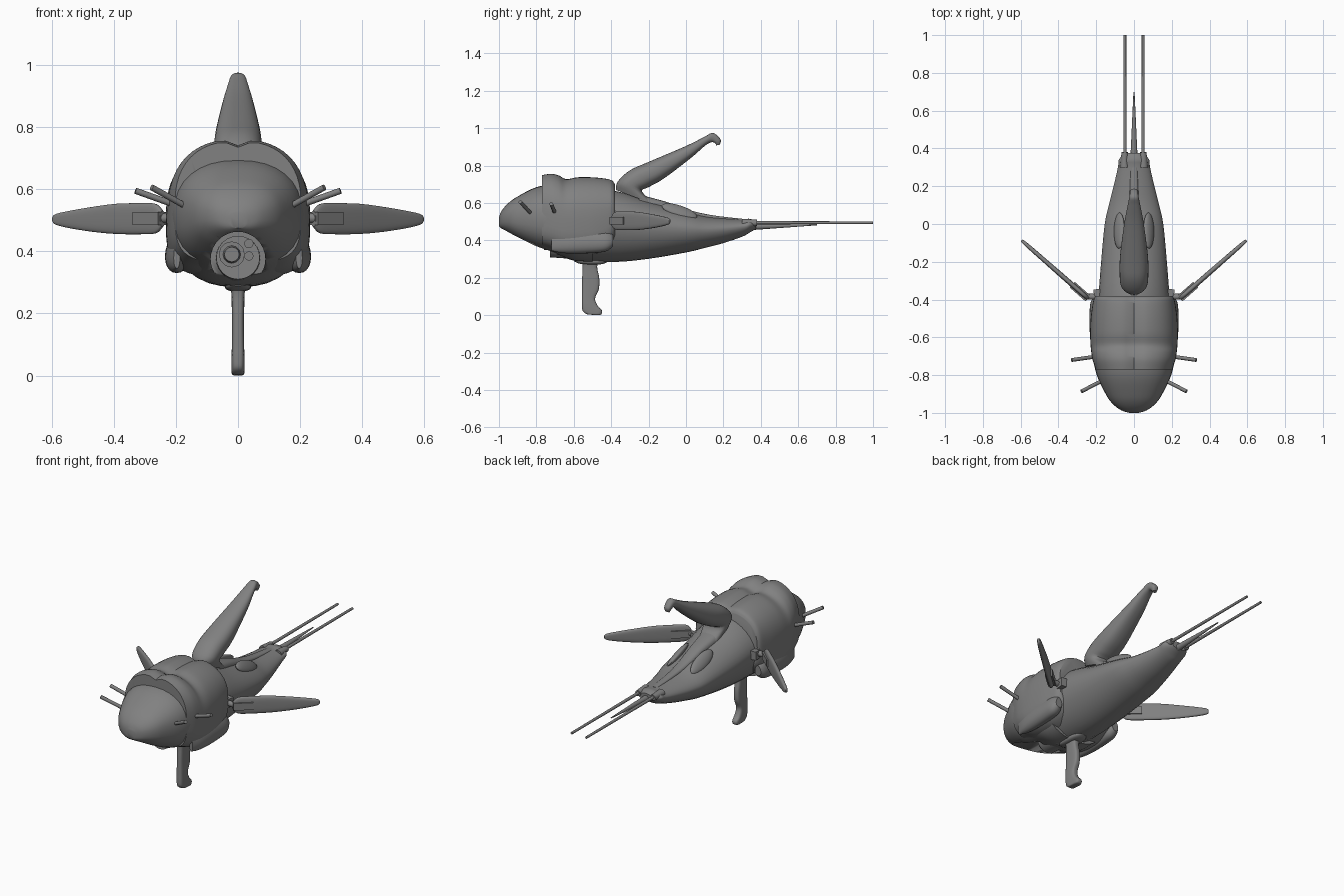
import bpy, bmesh, math
from mathutils import Vector, Matrix

if "Cube" in bpy.data.objects:
    bpy.data.objects.remove(bpy.data.objects["Cube"])

# Dark grey paint used throughout
paint = bpy.data.materials.new("dark_grey")
paint.diffuse_color = (.22, .22, .22, 1)
paint.use_nodes = True
paint.node_tree.nodes["Principled BSDF"].inputs["Base Color"].default_value = paint.diffuse_color


def finish(name, bm, mirror=False, matrix=None, angle=0.7):
    bmesh.ops.recalc_face_normals(bm, faces=bm.faces[:])
    me = bpy.data.meshes.new(name)
    bm.to_mesh(me)
    bm.free()
    if matrix:
        me.transform(matrix)
    me.shade_smooth()
    me.set_sharp_from_angle(angle=angle)
    me.materials.append(paint)
    ob = bpy.data.objects.new(name, me)
    bpy.context.collection.objects.link(ob)
    if mirror:
        ob.modifiers.new("mirror", 'MIRROR')
    return ob


def spline(rows, steps):
    """Catmull-Rom interpolation through rows of numbers."""
    out = []
    for i in range(len(rows) - 1):
        a, b, c, d = (rows[max(0, min(len(rows) - 1, i + k))] for k in (-1, 0, 1, 2))
        for s in range(steps):
            t = s / steps
            out.append([0.5 * (2*q + (r-p)*t + (2*p-5*q+4*r-s4)*t*t + (3*q-p-3*r+s4)*t**3)
                        for p, q, r, s4 in zip(a, b, c, d)])
    return out + [list(rows[-1])]


def loft(name, rows, n_top=2.0, n_bot=2.0, f=0.5, sides=32, steps=4, groove=0.0, **kw):
    """Skin rings; row = top y,z, bottom y,z, half width. f = height of the widest line."""
    bm = bmesh.new()
    rings = []
    for y1, z1, y2, z2, w in spline(rows, steps):
        top, bot = Vector((0, y1, z1)), Vector((0, y2, z2))
        mid = bot.lerp(top, f)
        ring = []
        for k in range(sides):
            a = 2 * math.pi * k / sides
            c, s = math.cos(a), math.sin(a)
            n = n_top if s >= 0 else n_bot
            x = w * math.copysign(abs(c) ** (2 / n), c)
            p = mid.lerp(top if s >= 0 else bot, abs(s) ** (2 / n))
            if s > 0:
                p.z -= groove * math.exp(-(x / 0.03) ** 2)
            ring.append(bm.verts.new((x, p.y, p.z)))
        rings.append(ring)
    for r0, r1 in zip(rings, rings[1:]):
        for k in range(sides):
            j = (k + 1) % sides
            bm.faces.new((r0[k], r0[j], r1[j], r1[k]))
    bm.faces.new(rings[0])
    bm.faces.new(rings[-1])
    return finish(name, bm, **kw)


def rod(name, p1, p2, r1, r2=None, sides=12, mirror=False):
    p1, p2 = Vector(p1), Vector(p2)
    d = p2 - p1
    m = Matrix.Translation((p1 + p2) / 2) @ d.to_track_quat('Z', 'Y').to_matrix().to_4x4()
    bm = bmesh.new()
    bmesh.ops.create_cone(bm, cap_ends=True, segments=sides, radius1=r1,
                          radius2=r1 if r2 is None else r2, depth=d.length, matrix=m)
    return finish(name, bm, mirror)


def box(name, loc, size, rot=0.0, mirror=False):
    bm = bmesh.new()
    bmesh.ops.create_cube(bm, size=1, matrix=Matrix.Translation(loc)
                          @ Matrix.Rotation(rot, 4, 'Z') @ Matrix.Diagonal((*size, 1)))
    return finish(name, bm, mirror)


def hull(rows):
    return [(y, zt, y, zb, w) for y, w, zt, zb in rows]


# Nose hood
nose = loft("nose_hood", hull([
    (-1.0, .025, .525, .475), (-.985, .07, .56, .463), (-.95, .115, .6, .44), (-.9, .15, .635, .408),
    (-.8, .197, .685, .36), (-.7, .217, .70, .328), (-.6, .215, .69, .292), (-.5, .2, .68, .285)]),
    2.3, 2.5, .5)

# Main shell with two swollen bands and a centre groove
shell = loft("main_shell", hull([
    (-.77, .203, .755, .365), (-.72, .219, .761, .35), (-.68, .226, .752, .335), (-.64, .23, .732, .325),
    (-.58, .232, .742, .318), (-.5, .229, .742, .322), (-.43, .22, .735, .35), (-.395, .212, .725, .38),
    (-.38, .2, .705, .40)]), 2.4, 4.0, .47, sides=48, groove=.02)

# Mouth opening beneath the nose
cutter = rod("mouth_cutter", (0, -1.1, .375), (0, -.69, .375), .088, sides=32)
cutter.hide_render = True
cutter.hide_viewport = True
for ob in (nose, shell):
    mod = ob.modifiers.new("mouth", 'BOOLEAN')
    mod.operation, mod.object, mod.solver = 'DIFFERENCE', cutter, 'EXACT'

# Mouth turret and nozzle
rod("mouth_turret", (0, -.725, .38), (0, -.6, .375), .07, .074, 24)
rod("nozzle_base", (-.02, -.76, .39), (-.02, -.7, .39), .042, sides=12)
rod("nozzle_tip", (-.02, -.79, .39), (-.02, -.75, .39), .024, .03, sides=12)
for i, z in enumerate((.425, .385)):
    rod(f"turret_port_{i}", (.035, -.735, z), (.035, -.71, z), .015)

# Tapering rear hull
loft("rear_hull", hull([
    (-.6, .205, .68, .288), (-.38, .188, .665, .285), (-.2, .174, .612, .302), (0, .155, .558, .336),
    (.1, .133, .53, .36), (.2, .108, .519, .386), (.3, .085, .514, .42), (.34, .08, .516, .442),
    (.375, .05, .505, .462)]), 1.8, 1.9, .57)

# Oval windows either side of the spine
bm = bmesh.new()
bmesh.ops.create_uvsphere(bm, u_segments=24, v_segments=12, radius=1)
finish("oval_window", bm, True, Matrix.Translation((.078, -.035, .556))
       @ Matrix.Rotation(-.32, 4, 'X') @ Matrix.Rotation(.85, 4, 'Y')
       @ Matrix.Diagonal((.038, .1, .018, 1)))

# Raised spine behind the top fin
loft("spine", hull([(-.25, .06, .645, .55), (-.1, .045, .605, .52), (.02, .035, .562, .5),
                    (.14, .025, .535, .49), (.3, .02, .516, .48)]), 3, 3)

# Swept top fin with hooked tip
loft("top_fin", [
    (-.375, .67, -.15, .585, .06), (-.365, .715, -.235, .66, .073), (-.3, .775, -.2, .685, .076),
    (-.2, .82, -.12, .73, .073), (0, .905, .025, .84, .05), (.1, .955, .1, .905, .033),
    (.145, .975, .135, .925, .025), (.185, .94, .155, .92, .02), (.18, .912, .162, .908, .012)], 2.4, 2.4)

# Belly fin and its mount
loft("belly_fin", [
    (-.56, .3, -.46, .3, .026), (-.553, .26, -.475, .26, .021), (-.555, .2, -.464, .2, .02),
    (-.556, .14, -.466, .14, .02), (-.556, .09, -.486, .09, .02), (-.556, .055, -.472, .05, .021),
    (-.553, .025, -.449, .025, .021), (-.535, .008, -.453, .005, .02), (-.52, .004, -.47, 0, .014)],
    3.5, 3.5)
loft("belly_fin_mount", hull([(-.6, .02, .31, .29), (-.56, .04, .31, .274), (-.46, .04, .31, .272),
                              (-.42, .02, .31, .285)]), 3, 3)

# Side fins, brackets and pivots
sweep = math.radians(-48.8)
loft("side_fin", hull([
    (0, .01, .53, .48), (.03, .012, .553, .458), (.1, .013, .555, .455), (.2, .013, .553, .456),
    (.3, .012, .543, .463), (.4, .011, .53, .475), (.455, .009, .52, .486), (.468, .005, .51, .496)]),
    3, 3, mirror=True,
    matrix=Matrix.Translation((.243, -.395, 0)) @ Matrix.Rotation(sweep, 4, 'Z'))
box("side_fin_bracket", (.285, -.358, .505), (.04, .11, .042), sweep, True)
box("side_fin_shoulder", (.195, -.37, .505), (.035, .05, .05), -.1, True)
rod("side_fin_pivot", (.18, -.385, .507), (.255, -.385, .507), .016, mirror=True)

# Flared lower skirt of the shell
loft("shell_skirt", hull([
    (-.72, .01, .43, .345), (-.66, .028, .45, .333), (-.58, .037, .46, .33), (-.47, .038, .46, .335),
    (-.42, .034, .45, .345), (-.39, .02, .43, .37)]), 1.7, 2.2, .4, 20, mirror=True,
    matrix=Matrix.Translation((.197, 0, 0)))

# Whisker barrels
rod("front_whisker", (.15, -.82, .535), (.278, -.886, .606), .01, mirror=True)
rod("rear_whisker", (.19, -.7, .545), (.33, -.72, .595), .01, mirror=True)

# Tail sockets, twin antennae and centre spike
rod("tail_socket", (.05, .3, .492), (.049, .38, .494), .024, .017, mirror=True)
rod("tail_antenna", (.048, .34, .495), (.048, 1.0, .495), .009, .007, mirror=True)
rod("tail_spike", (0, .33, .474), (0, .7, .484), .02, .003)
